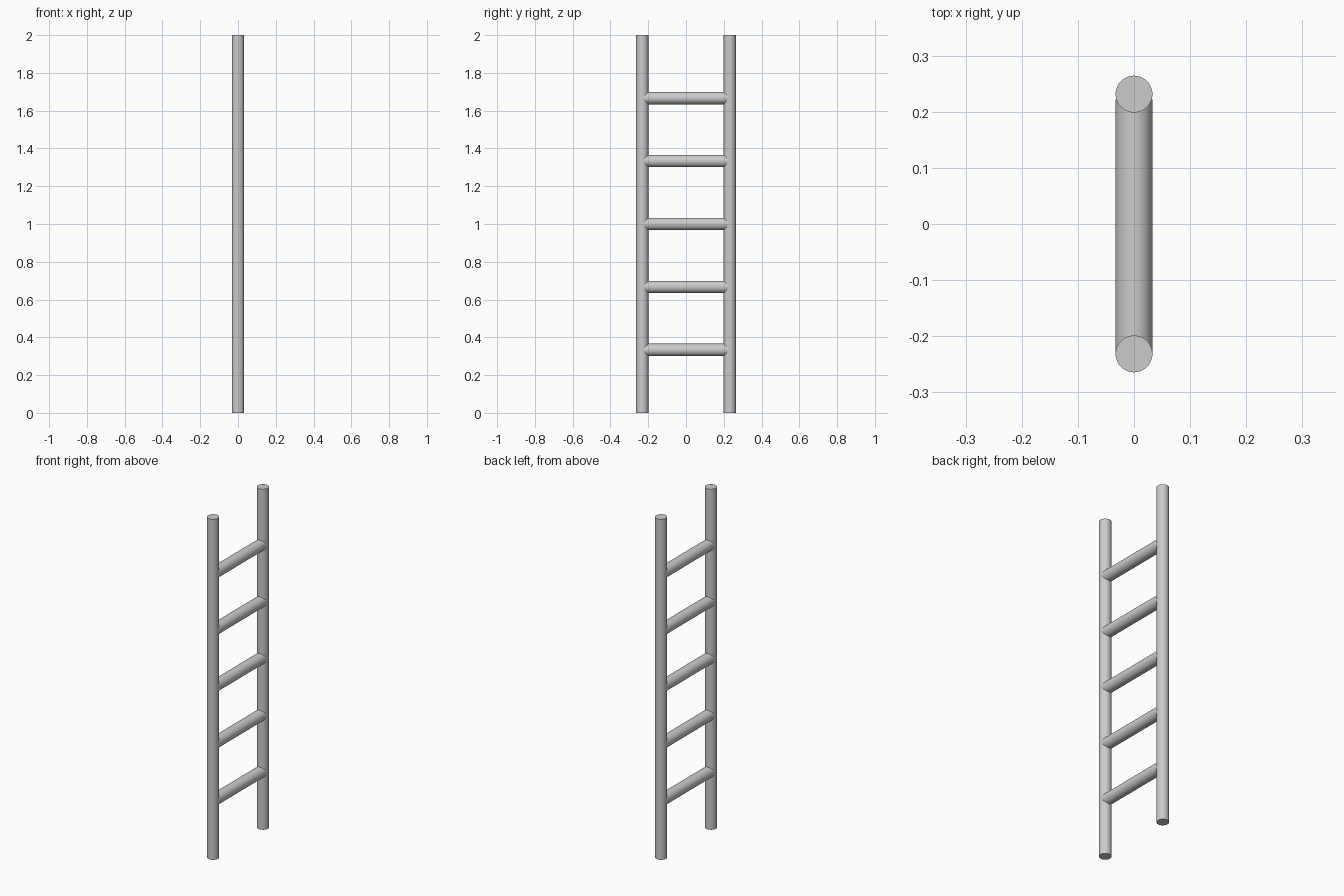
import bpy
import math

if "Cube" in bpy.data.objects:
    bpy.data.objects.remove(bpy.data.objects["Cube"])

RADIUS = 0.0328
RAIL_Y = 0.2315
HEIGHT = 2.0


def rod(name, length, location, rotation=(0, 0, 0)):
    bpy.ops.mesh.primitive_cylinder_add(vertices=48, radius=RADIUS, depth=length,
                                        location=location, rotation=rotation)
    obj = bpy.context.object
    obj.name = name
    bpy.ops.object.shade_smooth_by_angle(angle=math.radians(30))
    return obj


# Upright rails
for name, side in (("front_rail", -1), ("back_rail", 1)):
    rod(name, HEIGHT, (0, side * RAIL_Y, HEIGHT / 2))

# Evenly spaced rungs, ending inside the rails
RUNG_START, RUNG_END = -0.228, 0.222
for i in range(1, 6):
    rod(f"rung_{i}", RUNG_END - RUNG_START,
        (0, (RUNG_START + RUNG_END) / 2, HEIGHT * i / 6),
        (math.pi / 2, 0, 0))
